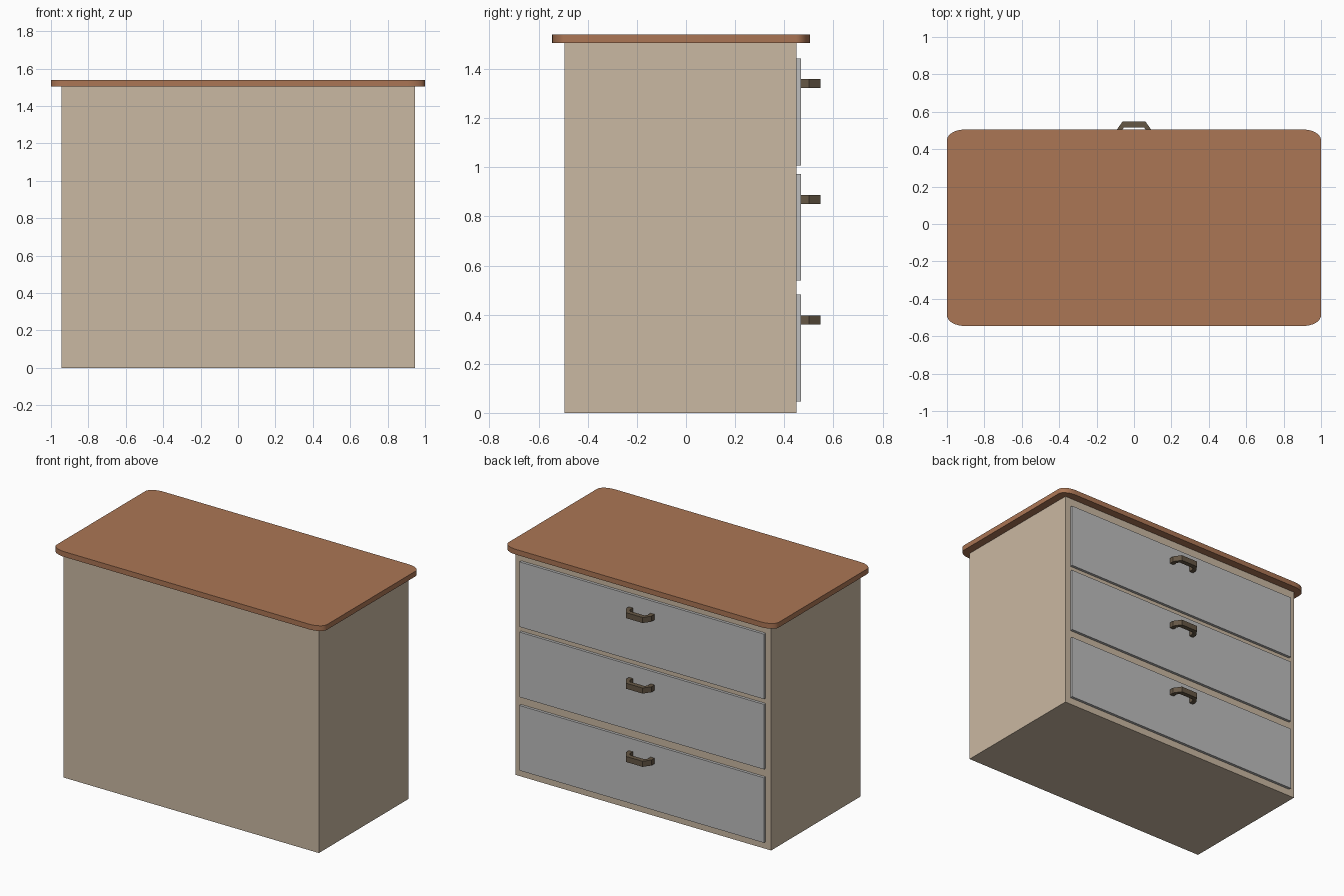
import bpy, bmesh
from math import sin, cos, pi

cube = bpy.data.objects.get("Cube")
if cube:
    bpy.data.objects.remove(cube, do_unlink=True)


def material(name, rgb):
    mat = bpy.data.materials.new(name)
    mat.use_nodes = True
    mat.diffuse_color = (*rgb, 1)
    mat.node_tree.nodes["Principled BSDF"].inputs["Base Color"].default_value = (*rgb, 1)
    return mat


beige = material("beige_paint", (0.59, 0.48, 0.36))
brown = material("brown_wood", (0.41, 0.18, 0.09))
grey = material("grey_panel", (0.51, 0.51, 0.51))
dark = material("dark_bronze", (0.13, 0.095, 0.06))


def prism(name, outline, z0, z1, mat):
    """Extrude a plan outline from z0 up to z1."""
    bm = bmesh.new()
    face = bm.faces.new([bm.verts.new((x, y, z0)) for x, y in outline])
    up = bmesh.ops.extrude_face_region(bm, geom=[face])["geom"]
    verts = [v for v in up if isinstance(v, bmesh.types.BMVert)]
    bmesh.ops.translate(bm, verts=verts, vec=(0, 0, z1 - z0))
    bmesh.ops.recalc_face_normals(bm, faces=bm.faces)
    mesh = bpy.data.meshes.new(name)
    bm.to_mesh(mesh)
    bm.free()
    mesh.materials.append(mat)
    obj = bpy.data.objects.new(name, mesh)
    bpy.context.collection.objects.link(obj)
    return obj


def rect(half_x, y0, y1):
    return [(-half_x, y0), (half_x, y0), (half_x, y1), (-half_x, y1)]


# Cabinet body
prism("cabinet_body", rect(0.945, -0.495, 0.45), 0, 1.505, beige)

# Worktop with elliptical rounded corners
rx, ry, steps = 0.095, 0.057, 8
mid_y, half_y = -0.02, 0.525
outline = []
for corner, (sx, sy) in enumerate([(1, 1), (-1, 1), (-1, -1), (1, -1)]):
    for i in range(steps + 1):
        a = (corner + i / steps) * pi / 2
        outline.append((sx * (1 - rx) + rx * cos(a),
                        mid_y + sy * (half_y - ry) + ry * sin(a)))
top = prism("worktop", outline, 1.505, 1.54, brown)
bpy.context.view_layer.objects.active = top
top.select_set(True)
bpy.ops.object.shade_smooth_by_angle(angle=pi / 6)

# Drawer fronts with bent bar handles
half_handle = [(0.095, 0.465), (0.095, 0.5), (0.062, 0.547)]
half_inner = [(0.054, 0.516), (0.066, 0.5), (0.066, 0.465)]


def mirrored(points):
    return [(-x, y) for x, y in reversed(points)]


handle_outline = half_handle + mirrored(half_handle) + mirrored(half_inner) + half_inner
levels = {"bottom": 0.047, "middle": 0.538, "top": 1.008}
handle_z = {"bottom": 0.36, "middle": 0.85, "top": 1.322}
for level, z in levels.items():
    prism(level + "_drawer_front", rect(0.905, 0.445, 0.468), z, z + 0.435, grey)
    prism(level + "_drawer_handle", handle_outline, handle_z[level], handle_z[level] + 0.037, dark)
